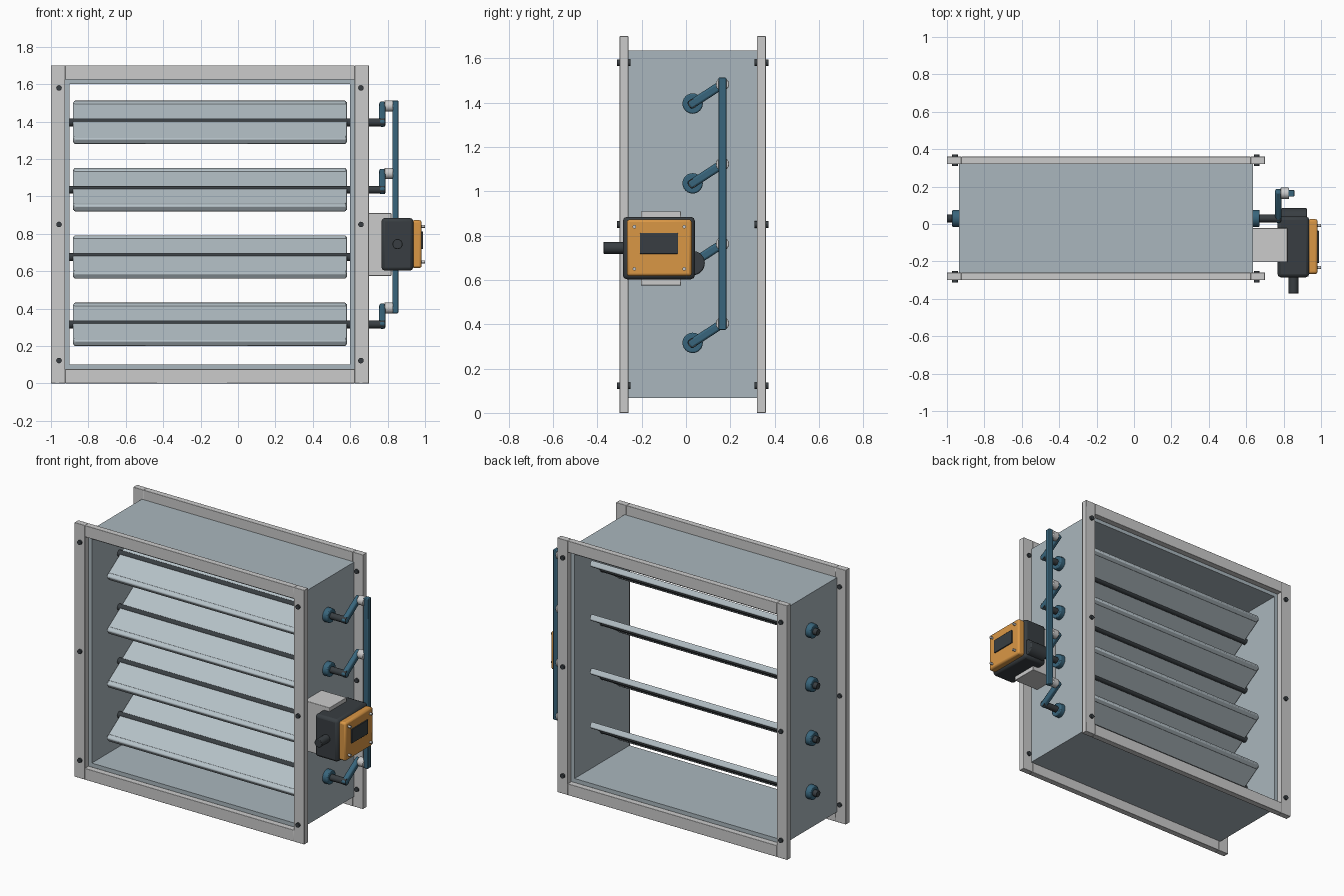
import bpy, math
from mathutils import Vector, Matrix

if "Cube" in bpy.data.objects:
    bpy.data.objects.remove(bpy.data.objects["Cube"])

def mat(name, c):
    m = bpy.data.materials.new(name)
    m.diffuse_color = (*c, 1)
    m.use_nodes = True
    m.node_tree.nodes["Principled BSDF"].inputs["Base Color"].default_value = m.diffuse_color
    return m

DUCT = mat("galvanised", (0.40, 0.47, 0.51))
FLANGE = mat("flange_grey", (0.55, 0.57, 0.56))
BLADE = mat("blade_grey", (0.46, 0.53, 0.57))
BLUE = mat("linkage_blue", (0.04, 0.13, 0.20))
DARK = mat("dark_steel", (0.04, 0.048, 0.054))
ORANGE = mat("cover_orange", (0.70, 0.31, 0.06))

def finish(o, name, m, bevel=0, segs=2):
    o.name = name
    o.data.materials.append(m)
    if bevel:
        b = o.modifiers.new("Bevel", 'BEVEL')
        b.width, b.segments, b.limit_method = bevel, segs, 'ANGLE'
    bpy.ops.object.shade_smooth_by_angle(angle=math.radians(35))
    return o

def box(name, x, y, z, m, bevel=0, pivot=None, angle=0):
    """Box from (min, max) ranges; with a pivot the ranges are local and tilted about x."""
    bpy.ops.mesh.primitive_cube_add(size=1)
    o = bpy.context.object
    c = Vector([(r[0] + r[1]) / 2 for r in (x, y, z)])
    s = [r[1] - r[0] for r in (x, y, z)]
    o.data.transform(Matrix.Translation(c) @ Matrix.Diagonal((*s, 1)))
    if pivot:
        o.location = pivot
        o.rotation_euler.x = angle
    return finish(o, name, m, bevel)

def cyl(name, axis, r, a, b, p, q, m, bevel=0, n=24):
    """Cylinder from a to b along x or y; p, q are the other two coordinates."""
    bpy.ops.mesh.primitive_cylinder_add(radius=r, depth=b - a, vertices=n)
    o = bpy.context.object
    mid = (a + b) / 2
    if axis == 'x':
        o.rotation_euler.y = math.pi / 2
        o.location = (mid, p, q)
    else:
        o.rotation_euler.x = math.pi / 2
        o.location = (p, mid, q)
    return finish(o, name, m, bevel)

# duct casing
Y = (-0.26, 0.32)
for n, x in (("left", (-0.936, -0.90)), ("right", (0.60, 0.636))):
    box(f"duct_{n}_wall", x, Y, (0.068, 1.636), DUCT)
for n, z in (("bottom", (0.068, 0.102)), ("top", (1.60, 1.636))):
    box(f"duct_{n}_wall", (-0.90, 0.60), Y, z, DUCT)

# end flanges with bolts
for n, y, by in (("front", (-0.30, -0.26), (-0.312, -0.25)),
                 ("back", (0.32, 0.36), (0.31, 0.372))):
    box(f"{n}_flange_left", (-1, -0.924), y, (0, 1.70), FLANGE, 0.002)
    box(f"{n}_flange_right", (0.624, 0.70), y, (0, 1.70), FLANGE, 0.002)
    box(f"{n}_flange_bottom", (-0.924, 0.624), y, (0, 0.076), FLANGE, 0.002)
    box(f"{n}_flange_top", (-0.924, 0.624), y, (1.624, 1.70), FLANGE, 0.002)
    for x in (-0.957, 0.657):
        for z in (0.122, 0.85, 1.58):
            cyl(f"{n}_flange_bolt", 'y', 0.015, *by, x, z, DARK, n=12)

# blades, shafts, bearings and cranks
TILT, ARM, SY = math.radians(33), 0.16, 0.03
for i in range(4):
    z = 0.316 + 0.36 * i
    piv = (0, SY, z)
    box(f"blade_{i+1}", (-0.882, 0.583), (-0.18, 0.18), (-0.015, 0.015), BLADE, 0.004, piv, TILT)
    for n, s in (("front", -1), ("back", 1)):
        e = sorted((s * 0.155, s * 0.189))
        box(f"blade_{i+1}_{n}_hem", (-0.878, 0.579), e, (-0.019, 0.019), BLADE, 0.008, piv, TILT)
    cyl(f"shaft_{i+1}", 'x', 0.021, -1.0, 0.787, SY, z, DARK)
    for n, a, b in (("left", -0.972, -0.93), ("right", 0.63, 0.672)):
        cyl(f"bearing_{n}_{i+1}", 'x', 0.046, a, b, SY, z, BLUE, 0.006)
    box(f"crank_arm_{i+1}", (0.755, 0.789), (-0.02, ARM + 0.02), (-0.02, 0.02), BLUE, 0.010, piv, TILT)
    cyl(f"crank_pin_{i+1}", 'x', 0.030, 0.783, 0.83,
        SY + ARM * math.cos(TILT), z + ARM * math.sin(TILT), FLANGE, 0.004)

# vertical link bar joining the cranks
box("link_bar", (0.825, 0.857), (0.146, 0.182), (0.375, 1.513), BLUE, 0.004)

# actuator on its bracket
box("actuator_bracket", (0.63, 0.82), (-0.204, -0.022), (0.575, 0.91), FLANGE, 0.003)
box("actuator_body", (0.767, 0.937), (-0.285, 0.04), (0.603, 0.885), DARK, 0.018)
box("actuator_cover", (0.93, 0.982), (-0.267, 0.026), (0.617, 0.873), ORANGE, 0.012)
box("cover_window", (0.975, 0.989), (-0.208, -0.036), (0.718, 0.812), DARK, 0.002)
cyl("drive_hub", 'x', 0.055, 0.787, 0.925, SY, 0.676, DARK, 0.006)
cyl("cable_gland", 'y', 0.027, -0.372, -0.27, 0.853, 0.745, DARK, 0.003)
for y in (-0.233, -0.008):
    for z in (0.65, 0.84):
        cyl("cover_screw", 'x', 0.008, 0.975, 1.0, y, z, FLANGE, n=12)
